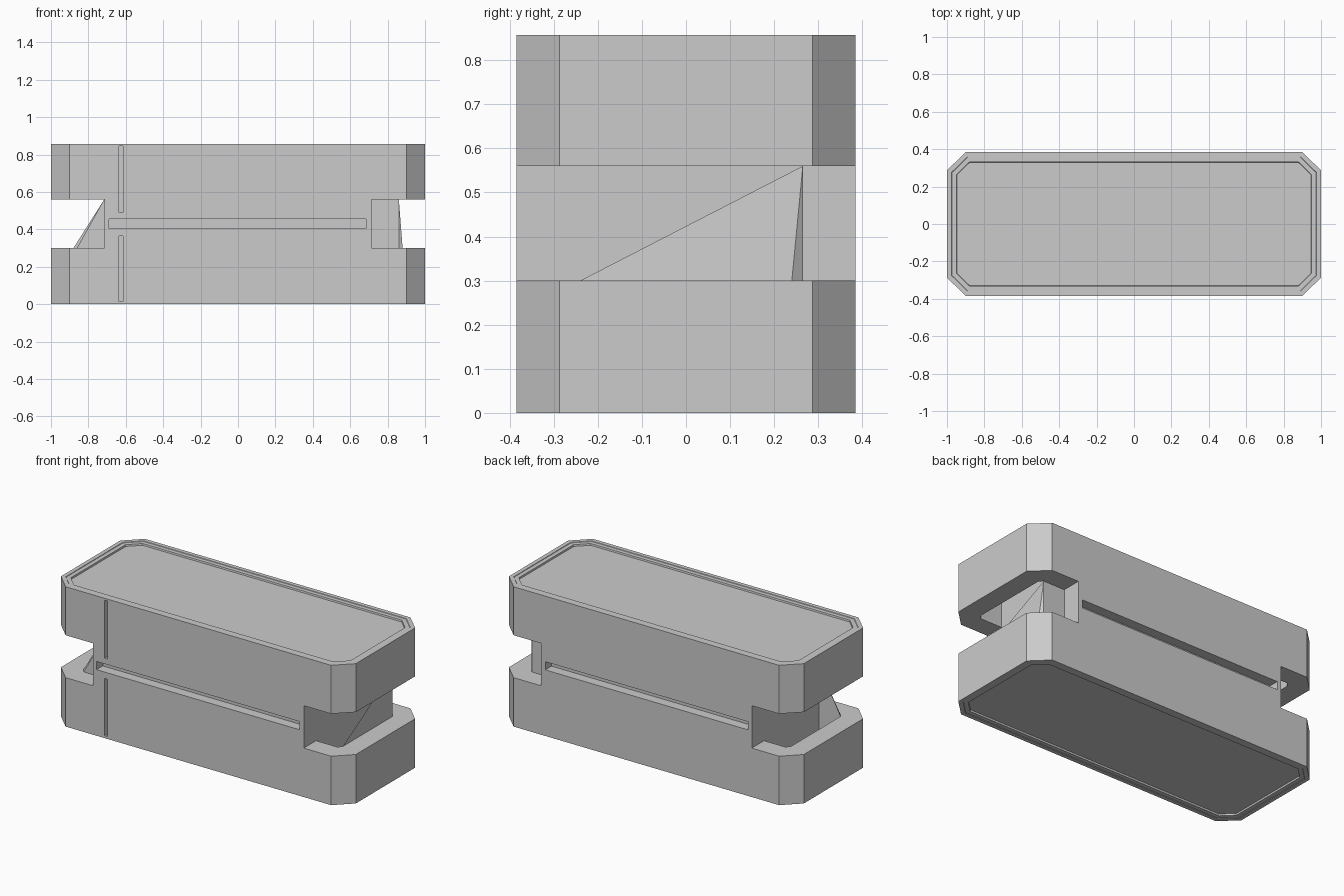
import bpy
import bmesh

cube = bpy.data.objects.get("Cube")
if cube:
    bpy.data.objects.remove(cube, do_unlink=True)

# One plain colour for the whole case
grey = bpy.data.materials.new("light_grey")
grey.use_nodes = True
colour = (0.6, 0.6, 0.6, 1)
grey.diffuse_color = colour
grey.node_tree.nodes["Principled BSDF"].inputs["Base Color"].default_value = colour

L, W, H = 1.0, 0.384, 0.857      # half length, half width, height
LOW, HIGH, INNER = 0.30, 0.56, 0.715   # notch levels and inner wall
POCKET_X, POCKET_Y = 0.88, 0.265


def make_object(name, bm):
    bmesh.ops.recalc_face_normals(bm, faces=bm.faces)
    mesh = bpy.data.meshes.new(name)
    bm.to_mesh(mesh)
    bm.free()
    mesh.materials.append(grey)
    obj = bpy.data.objects.new(name, mesh)
    bpy.context.collection.objects.link(obj)
    return obj


def prism(name, outline, z0, z1, rims=()):
    """Extrude a plan outline; rims are (inset, depth) steps in both ends."""
    bm = bmesh.new()
    base = bm.faces.new([bm.verts.new((x, y, z0)) for x, y in outline])
    up = bmesh.ops.extrude_face_region(bm, geom=[base], use_keep_orig=True)["geom"]
    top = [f for f in up if isinstance(f, bmesh.types.BMFace)][0]
    bmesh.ops.translate(bm, vec=(0, 0, z1 - z0), verts=top.verts)
    bmesh.ops.recalc_face_normals(bm, faces=bm.faces)
    for face in (base, top):
        for inset, depth in rims:
            bmesh.ops.inset_region(bm, faces=[face], thickness=inset,
                                   depth=depth, use_even_offset=True)
    return make_object(name, bm)


def box(name, x0, x1, y0, y1, z0, z1):
    return prism(name, [(x0, y0), (x1, y0), (x1, y1), (x0, y1)], z0, z1)


def cut(target, cutter):
    mod = target.modifiers.new("cut", "BOOLEAN")
    mod.operation, mod.solver, mod.object = "DIFFERENCE", "EXACT", cutter
    bpy.context.view_layer.objects.active = target
    bpy.ops.object.modifier_apply(modifier=mod.name)
    bpy.data.objects.remove(cutter, do_unlink=True)


def plate(name, faces):
    bm = bmesh.new()
    for points in faces:
        bm.faces.new([bm.verts.new(p) for p in points])
    bmesh.ops.remove_doubles(bm, verts=bm.verts, dist=0.0001)
    return make_object(name, bm)


# Chamfered body with stepped rims on the lid and the base
cx, cy = 0.90, 0.287
body = prism("case_body",
             [(-cx, -W), (cx, -W), (L, -cy), (L, cy),
              (cx, W), (-cx, W), (-L, cy), (-L, -cy)], 0, H,
             rims=[(0.025, 0), (0.002, -0.003), (0.025, 0), (0.002, -0.01)])

# End notches, and the pockets running above and below them
for s in (-1, 1):
    cut(body, box("notch_cutter", s * INNER, s * 1.2, -1, 1, LOW, HIGH))
    pocket = [(s * INNER, -POCKET_Y), (s * 0.86, -POCKET_Y), (s * POCKET_X, -0.24),
              (s * POCKET_X, 0.24), (s * 0.86, POCKET_Y), (s * INNER, POCKET_Y)]
    cut(body, prism("pocket_cutter", pocket, 0.1, H - 0.1))

# Long slots on front and back
for s in (-1, 1):
    cut(body, box("slot_cutter", -0.69, 0.685, s * (W - 0.06), s * 0.5, 0.405, 0.455))

# Upright grooves on the front only
for z0, z1 in ((0.015, 0.365), (0.49, 0.845)):
    cut(body, box("groove_cutter", -0.635, -0.615, -0.5, -W + 0.035, z0, z1))

# Thin inner wall pieces left standing in the notches
apex = (0.86, POCKET_Y, HIGH)
foot = (0.86, POCKET_Y, LOW)
corner = (POCKET_X, 0.24, LOW)
plate("left_inner_wall", [
    [(INNER, POCKET_Y, LOW), foot, apex, (INNER, POCKET_Y, HIGH)],
    [foot, corner, apex],
    [corner, (POCKET_X, -0.24, LOW), apex]])
tip = (-INNER, -POCKET_Y, HIGH)
end = (-0.86, -POCKET_Y, LOW)
plate("right_inner_wall", [
    [(-INNER, -POCKET_Y, LOW), end, tip],
    [end, (-POCKET_X, -0.24, LOW), tip]])
